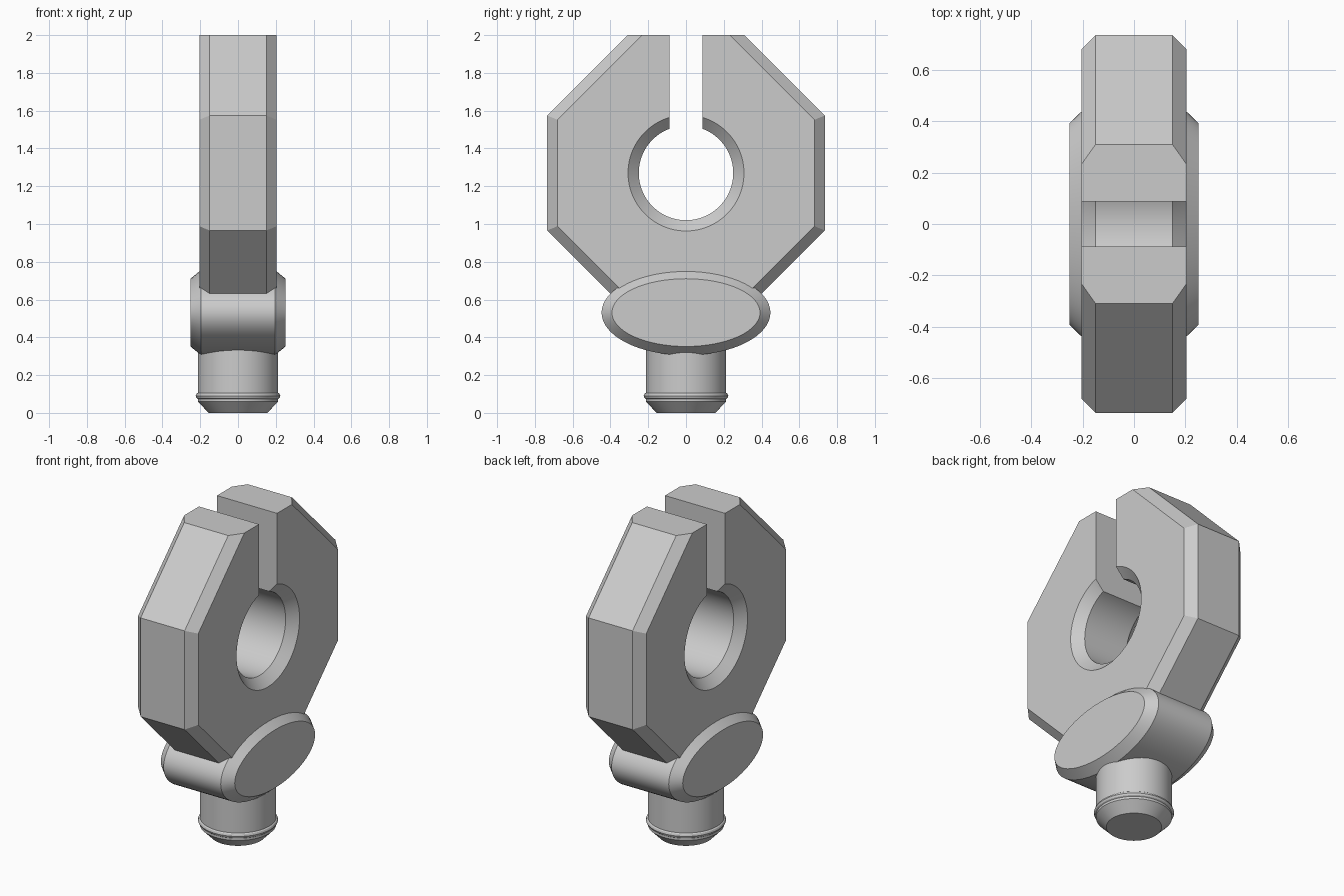
import bpy
import bmesh
from math import cos, sin, pi, sqrt, radians

cube = bpy.data.objects.get("Cube")
if cube:
    bpy.data.objects.remove(cube, do_unlink=True)

grey = bpy.data.materials.new("light_grey")
grey.use_nodes = True
grey.diffuse_color = (0.6, 0.6, 0.6, 1)
grey.node_tree.nodes["Principled BSDF"].inputs["Base Color"].default_value = (0.6, 0.6, 0.6, 1)

SEGMENTS = 64
HEAD_Z = 1.27      # centre of the clamp head and its bore
HALF_HEAD = 0.73


def loft(name, rings):
    """Skin a list of matching closed rings and cap both ends."""
    bm = bmesh.new()
    loops = [[bm.verts.new(p) for p in ring] for ring in rings]
    n = len(loops[0])
    for a, b in zip(loops, loops[1:]):
        for i in range(n):
            j = (i + 1) % n
            bm.faces.new((a[i], a[j], b[j], b[i]))
    bm.faces.new(loops[0])
    bm.faces.new(loops[-1])
    bmesh.ops.recalc_face_normals(bm, faces=bm.faces)
    mesh = bpy.data.meshes.new(name)
    bm.to_mesh(mesh)
    bm.free()
    mesh.materials.append(grey)
    obj = bpy.data.objects.new(name, mesh)
    bpy.context.collection.objects.link(obj)
    return obj


def activate(obj):
    bpy.ops.object.select_all(action='DESELECT')
    obj.select_set(True)
    bpy.context.view_layer.objects.active = obj


def cut(obj, cutter):
    cutter.hide_render = True
    mod = obj.modifiers.new("cut", 'BOOLEAN')
    mod.operation = 'DIFFERENCE'
    mod.solver = 'EXACT'
    mod.object = cutter
    activate(obj)
    bpy.ops.object.modifier_apply(modifier=mod.name)
    bpy.data.objects.remove(cutter, do_unlink=True)


def ellipse_x(x, ry, rz, cz):
    angles = [2 * pi * i / SEGMENTS for i in range(SEGMENTS)]
    return [(x, ry * cos(t), cz + rz * sin(t)) for t in angles]


def circle_z(r, z):
    angles = [2 * pi * i / SEGMENTS for i in range(SEGMENTS)]
    return [(r * cos(t), r * sin(t), z) for t in angles]


def octagon(x, a):
    """Octagon whose side and sloping edges lie at distance a; flat ends stay put."""
    side = a * (sqrt(2) - 1)
    end = a * sqrt(2) - HALF_HEAD
    quarter = [(a, side), (end, HALF_HEAD)]
    half = quarter + [(-y, z) for y, z in reversed(quarter)]
    return [(x, y, HEAD_Z + z) for y, z in half + [(-y, -z) for y, z in half]]


def slab(x, y, z0, z1):
    return [[(-x, -y, z), (x, -y, z), (x, y, z), (-x, y, z)] for z in (z0, z1)]


# Clamp head: bevelled octagon with a countersunk bore and an open slot
head = loft("clamp_head", [octagon(-0.205, 0.68), octagon(-0.15, 0.735),
                           octagon(0.15, 0.735), octagon(0.205, 0.68)])
bore = [(-0.26, 0.364), (-0.15, 0.25), (0.15, 0.25), (0.26, 0.364)]
cut(head, loft("bore_cutter", [ellipse_x(x, r, r, HEAD_Z) for x, r in bore]))
cut(head, loft("slot_cutter", slab(0.4, 0.088, HEAD_Z, 2.2)))

# Oval cross barrel with bevelled ends
barrel = [(-0.252, 0.055), (-0.195, 0), (0.195, 0), (0.252, 0.055)]
cross = loft("oval_barrel", [ellipse_x(x, 0.447 - d, 0.226 - 0.85 * d, 0.531) for x, d in barrel])

# Round peg with a small bead and a tapered tip
peg_profile = [(0.155, 0), (0.213, 0.06), (0.213, 0.074), (0.22, 0.079), (0.224, 0.09),
               (0.22, 0.101), (0.213, 0.106), (0.213, 0.5)]
peg = loft("peg", [circle_z(r, z) for r, z in peg_profile])

for obj in (head, cross, peg):
    activate(obj)
    bpy.ops.object.shade_smooth_by_angle(angle=radians(25))
